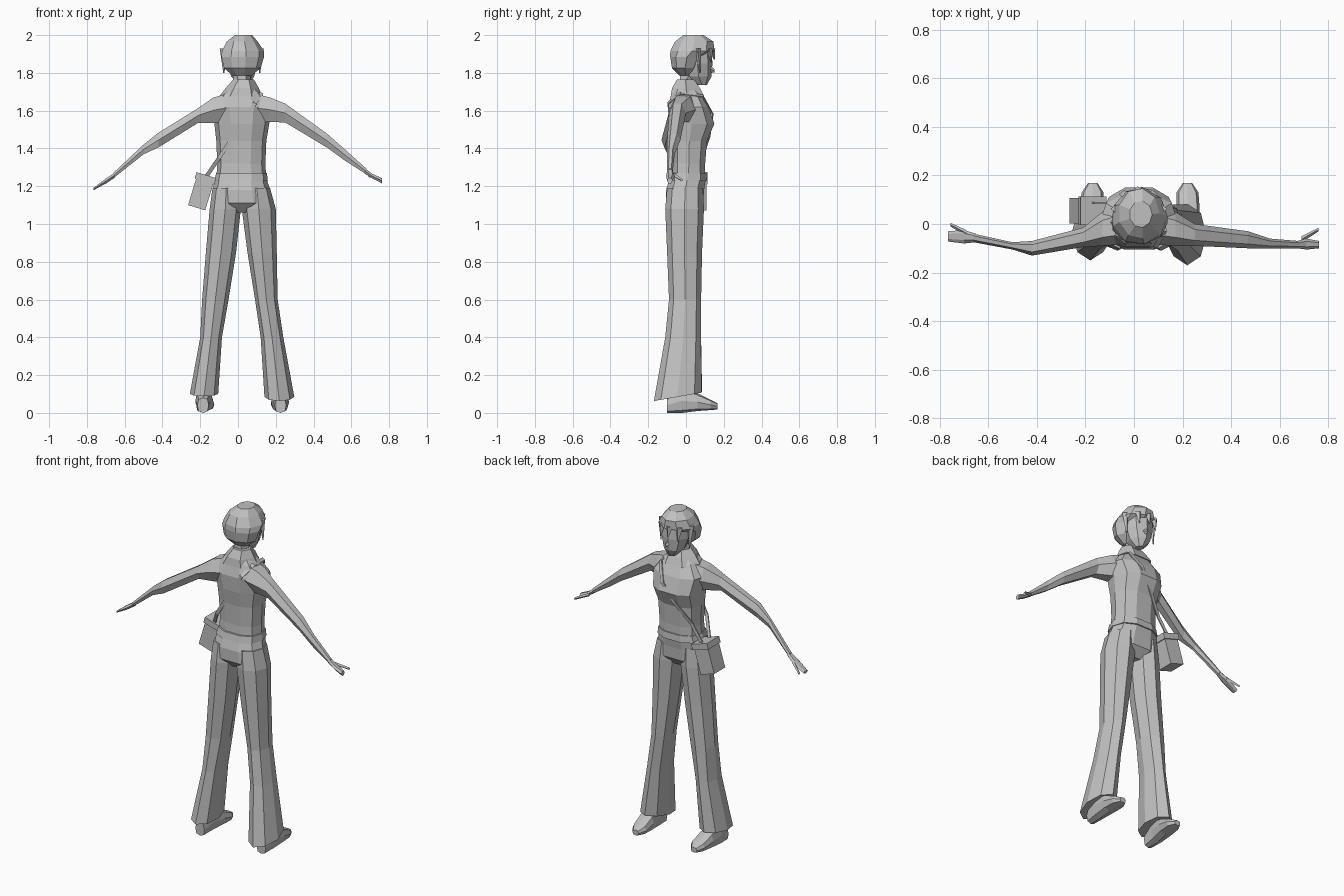
import bpy, bmesh, math
from mathutils import Vector, Matrix

grey = bpy.data.materials.new("plain grey")
grey.diffuse_color = (0.53, 0.53, 0.53, 1)


def finish(name, bm):
    bmesh.ops.recalc_face_normals(bm, faces=bm.faces)
    me = bpy.data.meshes.new(name)
    bm.to_mesh(me)
    bm.free()
    me.materials.append(grey)
    ob = bpy.data.objects.new(name, me)
    bpy.context.collection.objects.link(ob)
    return ob


def loft(name, rings, n=8, axis="z", power=1.0, tilt=0.0):
    """Skin rings given as (position, a0, a1, b0, b1) bounds; tilt drops the back of the last ring."""
    bm = bmesh.new()
    loops = []
    for k, (p, a0, a1, b0, b1) in enumerate(rings):
        loop = []
        for i in range(n):
            t = 2 * math.pi * i / n
            c, s = math.cos(t), math.sin(t)
            c = math.copysign(abs(c) ** power, c)
            s = math.copysign(abs(s) ** power, s)
            a = (a0 + a1) / 2 + c * (a1 - a0) / 2
            b = (b0 + b1) / 2 + s * (b1 - b0) / 2
            q = p + (tilt * s if k == len(rings) - 1 else 0)
            co = {"z": (a, b, q), "x": (q, a, b), "y": (a, q, b)}[axis]
            loop.append(bm.verts.new(co))
        loops.append(loop)
    for l0, l1 in zip(loops, loops[1:]):
        for i in range(n):
            j = (i + 1) % n
            bm.faces.new((l0[i], l0[j], l1[j], l1[i]))
    bm.faces.new(loops[0])
    bm.faces.new(loops[-1])
    return finish(name, bm)


def ribbon(name, pts, width):
    """Thin strap through points."""
    bm = bmesh.new()
    w = Vector(width) / 2
    rows = [(bm.verts.new(Vector(p) - w), bm.verts.new(Vector(p) + w)) for p in pts]
    for (a, b), (c, d) in zip(rows, rows[1:]):
        bm.faces.new((a, b, d, c))
    ob = finish(name, bm)
    m = ob.modifiers.new("thickness", "SOLIDIFY")
    m.thickness = 0.006
    return ob


# Torso with a forward bust
loft("jacket_torso", [
    (1.23, -0.115, 0.15, -0.08, 0.105),
    (1.32, -0.11, 0.145, -0.075, 0.105),
    (1.44, -0.115, 0.15, -0.08, 0.115),
    (1.53, -0.125, 0.165, -0.095, 0.155),
    (1.62, -0.14, 0.18, -0.10, 0.125),
    (1.69, -0.085, 0.125, -0.08, 0.085),
    (1.73, -0.03, 0.085, -0.055, 0.05)], n=10, power=0.8)

# Collar, neck and belt
loft("collar", [
    (1.675, -0.10, 0.13, -0.095, 0.11),
    (1.72, -0.065, 0.11, -0.085, 0.085),
    (1.765, -0.025, 0.085, -0.055, 0.05)], n=6)
loft("neck", [
    (1.70, -0.03, 0.07, -0.04, 0.05),
    (1.83, -0.025, 0.065, -0.035, 0.06)], n=6)
loft("belt", [
    (1.23, -0.125, 0.158, -0.10, 0.115),
    (1.27, -0.115, 0.153, -0.09, 0.112)], n=10, power=0.8)

# Trousers: hips and flared legs
loft("hips", [
    (1.245, -0.12, 0.15, -0.09, 0.11),
    (1.18, -0.135, 0.17, -0.11, 0.10),
    (1.11, -0.14, 0.185, -0.11, 0.095),
    (1.06, -0.06, 0.10, -0.06, 0.05)], n=10, power=0.85)
loft("left_leg", [
    (1.19, -0.135, 0.01, -0.10, 0.09),
    (1.08, -0.15, 0.015, -0.11, 0.095),
    (0.85, -0.17, -0.01, -0.10, 0.085),
    (0.60, -0.19, -0.05, -0.09, 0.08),
    (0.40, -0.20, -0.085, -0.105, 0.08),
    (0.10, -0.255, -0.105, -0.15, 0.085)], tilt=0.012)
loft("right_leg", [
    (1.19, 0.03, 0.17, -0.10, 0.09),
    (1.08, 0.02, 0.20, -0.11, 0.095),
    (0.85, 0.05, 0.205, -0.10, 0.085),
    (0.60, 0.09, 0.21, -0.09, 0.08),
    (0.40, 0.12, 0.24, -0.11, 0.08),
    (0.085, 0.14, 0.298, -0.17, 0.082)], tilt=0.022)

# Shoes: heel, instep and toe sections
for side, x, toe in (("left", -0.185, 0.015), ("right", 0.225, -0.005)):
    loft(side + "_shoe", [
        (-0.10, x - 0.03, x + 0.03, 0.0, 0.08),
        (-0.02, x - 0.04, x + 0.04, 0.0, 0.13),
        (0.06, x - 0.048 + toe / 2, x + 0.048 + toe / 2, 0.01, 0.105),
        (0.13, x - 0.045 + toe, x + 0.045 + toe, 0.015, 0.07),
        (0.168, x - 0.02 + toe, x + 0.02 + toe, 0.018, 0.05)],
        axis="y", power=0.7)

# Arms tapering from shoulder to wrist
loft("left_arm", [
    (-0.06, -0.085, 0.075, 1.53, 1.70),
    (-0.13, -0.09, 0.05, 1.525, 1.68),
    (-0.21, -0.095, -0.015, 1.53, 1.62),
    (-0.42, -0.13, -0.07, 1.40, 1.49),
    (-0.50, -0.105, -0.075, 1.365, 1.425),
    (-0.66, -0.075, -0.04, 1.24, 1.272)], n=6, axis="x")
loft("right_arm", [
    (0.09, -0.085, 0.075, 1.53, 1.70),
    (0.17, -0.09, 0.05, 1.53, 1.68),
    (0.25, -0.09, 0.0, 1.53, 1.645),
    (0.47, -0.10, -0.03, 1.40, 1.485),
    (0.56, -0.10, -0.06, 1.335, 1.405),
    (0.68, -0.10, -0.07, 1.26, 1.295)], n=6, axis="x")

# Hands with thumbs
loft("left_hand", [
    (-0.65, -0.075, -0.04, 1.245, 1.275),
    (-0.70, -0.08, -0.025, 1.212, 1.242),
    (-0.765, -0.072, -0.03, 1.178, 1.192)], n=6, axis="x")
loft("right_hand", [
    (0.67, -0.10, -0.07, 1.265, 1.298),
    (0.71, -0.105, -0.06, 1.24, 1.268),
    (0.762, -0.10, -0.07, 1.213, 1.245)], n=6, axis="x")
loft("left_thumb", [
    (-0.69, -0.05, -0.025, 1.22, 1.245),
    (-0.755, -0.01, 0.005, 1.185, 1.198)], n=4, axis="x")
loft("right_thumb", [
    (0.69, -0.075, -0.05, 1.25, 1.27),
    (0.76, -0.03, -0.015, 1.225, 1.24)], n=4, axis="x")

# Face
loft("face", [
    (1.735, 0.01, 0.055, 0.06, 0.11),
    (1.78, -0.035, 0.085, 0.0, 0.135),
    (1.85, -0.06, 0.105, -0.02, 0.14),
    (1.93, -0.06, 0.105, -0.02, 0.135)])
loft("nose", [
    (0.12, 0.012, 0.048, 1.80, 1.85),
    (0.152, 0.024, 0.036, 1.803, 1.818)], n=4, axis="y")

# Bobbed hair, swept back below the fringe
loft("hair", [
    (1.785, -0.03, 0.07, -0.035, 0.03),
    (1.825, -0.08, 0.12, -0.075, 0.065),
    (1.885, -0.095, 0.138, -0.085, 0.095),
    (1.915, -0.092, 0.138, -0.085, 0.15),
    (1.965, -0.065, 0.105, -0.06, 0.148),
    (2.0, -0.02, 0.075, -0.015, 0.095)], n=9)

# Hair locks beside the face and across the forehead
for i, (x, y, z) in enumerate([(-0.075, 0.075, 1.80), (-0.04, 0.135, 1.85), (0.015, 0.15, 1.87),
                               (0.075, 0.135, 1.855), (0.115, 0.075, 1.80)]):
    loft("hair_lock_%d" % i, [
        (z, x - 0.003, x + 0.003, y - 0.003, y + 0.003),
        (1.93, x - 0.022, x + 0.022, y - 0.03, y + 0.005)], n=4)

# Shoulder bag leaning outward, with a flap lid
lean = Matrix.Translation((-0.195, 0.055, 1.165)) @ Matrix.Rotation(math.radians(17), 4, "Y")
for name, size, off in (("bag", (0.095, 0.105, 0.165), (0, 0, 0)),
                        ("bag_flap", (0.11, 0.118, 0.035), (0, 0, 0.08))):
    bm = bmesh.new()
    bmesh.ops.create_cube(bm, size=1, matrix=lean @ Matrix.Translation(off) @ Matrix.Diagonal((*size, 1)))
    finish(name, bm)

# Bag strap over the far shoulder
ribbon("strap_back", [(-0.175, 0.02, 1.24), (-0.10, -0.06, 1.35), (0.0, -0.085, 1.50),
                      (0.09, -0.098, 1.64), (0.125, -0.03, 1.695)], (0.018, 0, -0.010))
ribbon("strap_front", [(-0.175, 0.09, 1.24), (-0.10, 0.09, 1.35), (-0.01, 0.13, 1.47),
                       (0.06, 0.145, 1.58), (0.11, 0.09, 1.68), (0.125, -0.03, 1.695)], (0.018, 0, -0.010))
